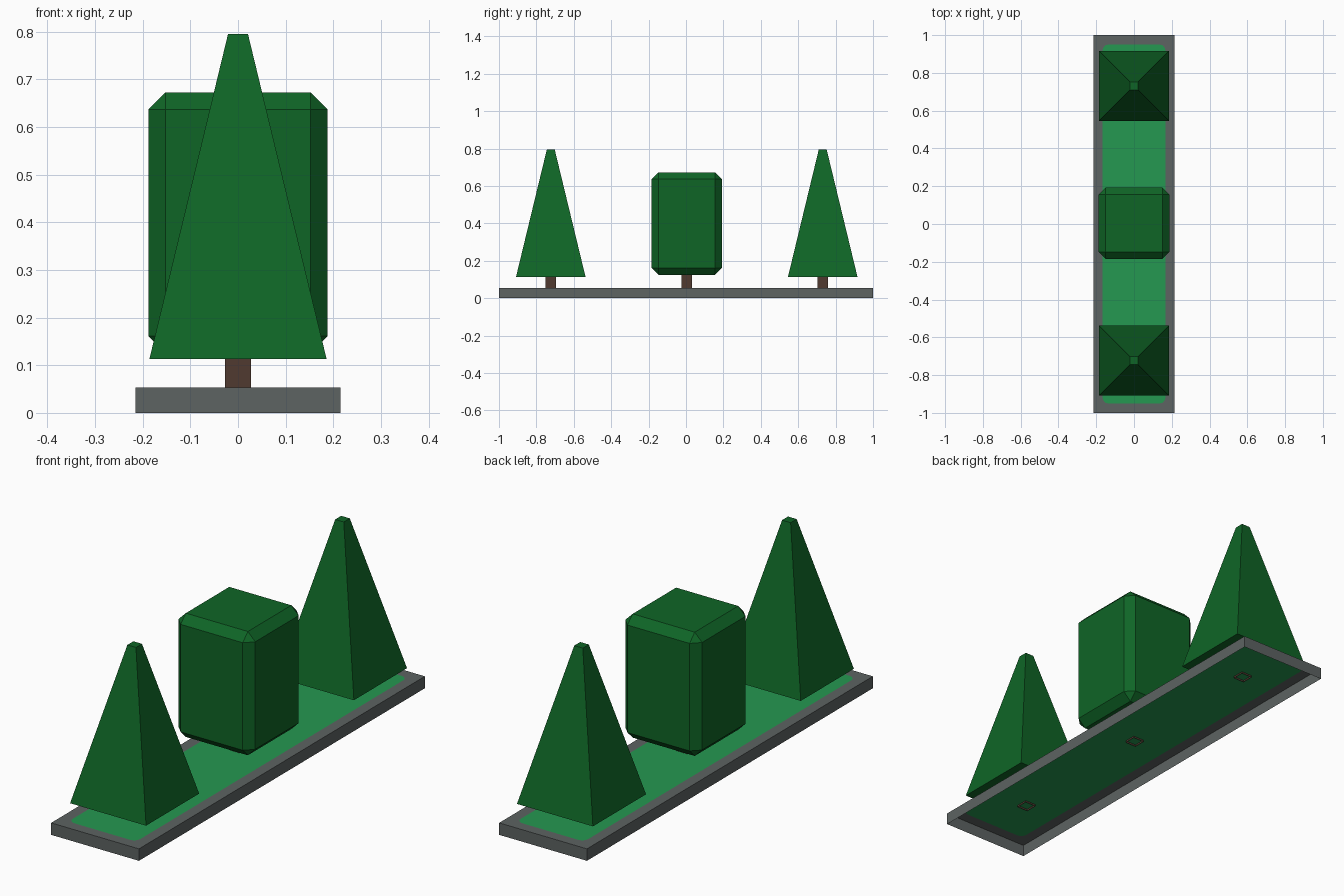
import bpy, bmesh, math
from mathutils import Matrix, Vector

if "Cube" in bpy.data.objects:
    bpy.data.objects.remove(bpy.data.objects["Cube"])


def material(name, r, g, b):
    lin = [((c / 255 + 0.055) / 1.055) ** 2.4 if c > 10 else c / 255 / 12.92 for c in (r, g, b)]
    m = bpy.data.materials.new(name)
    m.diffuse_color = (*lin, 1)
    m.use_nodes = True
    m.node_tree.nodes["Principled BSDF"].inputs["Base Color"].default_value = m.diffuse_color
    return m


STONE = material("stone grey", 93, 99, 98)
GRASS = material("grass green", 37, 152, 81)
LEAF = material("leaf green", 15, 101, 38)
BARK = material("bark brown", 80, 58, 48)


def finish(name, bm, mats, loc=(0, 0, 0)):
    me = bpy.data.meshes.new(name)
    bm.to_mesh(me)
    bm.free()
    for m in mats:
        me.materials.append(m)
    ob = bpy.data.objects.new(name, me)
    ob.location = loc
    bpy.context.collection.objects.link(ob)
    return ob


def frustum(bm, r1, r2, z0, z1, caps):
    # square tapered block, r1 / r2 are half widths
    mat = Matrix.Translation((0, 0, (z0 + z1) / 2)) @ Matrix.Rotation(math.pi / 4, 4, 'Z')
    bmesh.ops.create_cone(bm, cap_ends=caps, segments=4, radius1=r1 * math.sqrt(2),
                          radius2=r2 * math.sqrt(2), depth=z1 - z0, matrix=mat)


# planter: side walls open below, flat rim, grass set into the rim
H, HX, HY = 0.053, 0.215, 1.0
GX, GY, R, N = 0.166, 0.95, 0.03, 4
bm = bmesh.new()
signs = [(1, 1), (-1, 1), (-1, -1), (1, -1)]
top = [bm.verts.new((sx * HX, sy * HY, H)) for sx, sy in signs]
bot = [bm.verts.new((sx * HX, sy * HY, 0)) for sx, sy in signs]
arcs = []
for i, (sx, sy) in enumerate(signs):
    arc = []
    for k in range(N + 1):
        a = math.pi / 2 * (i + k / N)
        arc.append(bm.verts.new((sx * (GX - R) + R * math.cos(a),
                                 sy * (GY - R) + R * math.sin(a), H)))
    arcs.append(arc)
for i in range(4):
    j = (i + 1) % 4
    bm.faces.new((bot[i], bot[j], top[j], top[i]))
    bm.faces.new((top[i], top[j], arcs[j][0], arcs[i][-1]))
    for k in range(N):
        bm.faces.new((top[i], arcs[i][k + 1], arcs[i][k]))
lawn = bm.faces.new([v for arc in arcs for v in arc])
lawn.material_index = 1
finish("planter_with_grass", bm, [STONE, GRASS])

# trunks: open square tubes poking just through the grass
YC = 0.004
for name, y in (("front", -0.727), ("middle", 0), ("back", 0.727)):
    bm = bmesh.new()
    frustum(bm, 0.027, 0.027, 0.045, 0.13, False)
    finish(name + "_trunk", bm, [BARK], (0, y + YC, 0))

# pyramid trees at both ends
for name, y in (("front", -0.727), ("back", 0.727)):
    bm = bmesh.new()
    frustum(bm, 0.186, 0.021, 0.113, 0.795, True)
    finish(name + "_pyramid_foliage", bm, [LEAF], (0, y + YC, 0))

# chamfered block bush in the middle
bm = bmesh.new()
bmesh.ops.create_cube(bm, size=1, matrix=Matrix.Diagonal((0.376, 0.376, 0.548, 1)))
bmesh.ops.bevel(bm, geom=bm.edges[:], offset=0.036, segments=1, affect='EDGES', profile=0.5)
finish("block_foliage", bm, [LEAF], (0, YC, 0.399))
